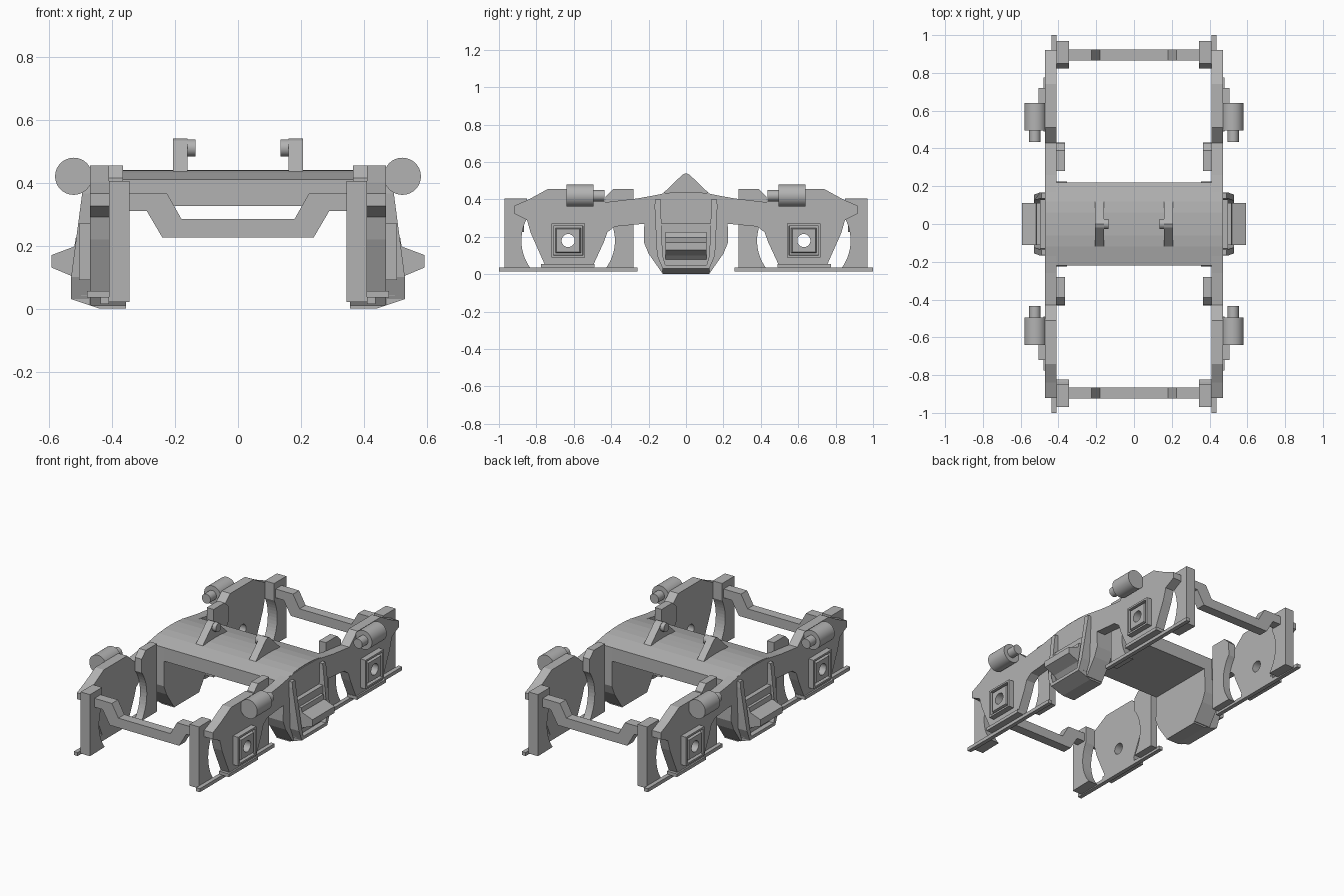
import bpy, bmesh
from math import sin, cos, pi, radians
from mathutils import Matrix, Vector

if "Cube" in bpy.data.objects:
    bpy.data.objects.remove(bpy.data.objects["Cube"], do_unlink=True)

GREY = (0.45, 0.45, 0.45, 1)
steel = bpy.data.materials.new("plain_grey")
steel.use_nodes = True
steel.diffuse_color = GREY
steel.node_tree.nodes["Principled BSDF"].inputs["Base Color"].default_value = GREY

AXLE_Y, AXLE_Z, ARCH_R = 0.63, 0.18, 0.25


def finish(name, bm, mirror="", cutter=None):
    """Turn a bmesh into an object, cut it, then mirror it about the centre."""
    bmesh.ops.recalc_face_normals(bm, faces=bm.faces)
    mesh = bpy.data.meshes.new(name)
    bm.to_mesh(mesh)
    bm.free()
    mesh.materials.append(steel)
    ob = bpy.data.objects.new(name, mesh)
    bpy.context.collection.objects.link(ob)
    if cutter:
        cut = ob.modifiers.new("hole", "BOOLEAN")
        cut.object, cut.solver = cutter, "EXACT"
    if mirror:
        mod = ob.modifiers.new("mirror", "MIRROR")
        mod.use_axis = ["x" in mirror, "y" in mirror, False]
        mod.use_mirror_merge = False
    return ob


def prism(name, pts, axis, a, b, mirror="", cutter=None, reshape=None):
    """Extrude a profile along x (points are y, z) or y (points are x, z)."""
    bm = bmesh.new()
    place = (lambda p, q: (q, p[0], p[1])) if axis == "x" else (lambda p, q: (p[0], q, p[1]))
    ends = [[bm.verts.new(place(p, q)) for p in pts] for q in (a, b)]
    for ring in ends:
        bm.faces.new(ring)
    for i in range(len(pts)):
        j = (i + 1) % len(pts)
        bm.faces.new((ends[0][i], ends[0][j], ends[1][j], ends[1][i]))
    if reshape:
        for v in bm.verts:
            reshape(v)
    return finish(name, bm, mirror, cutter)


def box(name, x, y, z, mirror="", cutter=None):
    pts = [(y[0], z[0]), (y[1], z[0]), (y[1], z[1]), (y[0], z[1])]
    return prism(name, pts, "x", x[0], x[1], mirror, cutter)


def cylinder(name, centre, radius, length, axis, mirror="", sides=32):
    bm = bmesh.new()
    turn = Matrix.Rotation(pi / 2, 4, "Y" if axis == "x" else "X")
    bmesh.ops.create_cone(bm, cap_ends=True, segments=sides, radius1=radius, radius2=radius,
                          depth=length, matrix=Matrix.Translation(centre) @ turn)
    ob = finish(name, bm, mirror)
    bpy.ops.object.select_all(action="DESELECT")
    ob.select_set(True)
    bpy.context.view_layer.objects.active = ob
    bpy.ops.object.shade_smooth_by_angle(angle=radians(40))
    return ob


def both(half):
    """Complete a profile by reflecting its first coordinate."""
    return half + [(-p, q) for p, q in reversed(half) if p > 0]


def arc(start, end, steps=14):
    """Points on the wheel clearance circle."""
    angles = [radians(start + (end - start) * i / steps) for i in range(steps + 1)]
    return [(AXLE_Y + ARCH_R * cos(t), AXLE_Z + ARCH_R * sin(t)) for t in angles]


# Hidden cutter for the axle holes
hole = cylinder("axle_hole_cutter", (0.45, AXLE_Y, AXLE_Z), 0.035, 0.4, "x", "y")
hole.hide_render = True
hole.hide_viewport = True

# Side frames with axle guides
frame = [(0, 0.435), (0.12, 0.43), (0.26, 0.405), (0.43, 0.385), (0.51, 0.455),
         (0.74, 0.455), (0.84, 0.4), (0.92, 0.365), (0.92, 0.325), (0.88, 0.305), (0.85, 0.29),
         (0.83, 0.22), (0.75, 0.04), (0.5, 0.04), (0.44, 0.17), (0.42, 0.225),
         (0.38, 0.255), (0.22, 0.27), (0, 0.27)]
prism("side_frame", both(frame), "x", 0.41, 0.47, "x", hole)

# Axle boxes: rim, recess and raised boss
bm = bmesh.new()
bmesh.ops.create_cube(bm, size=1)
bmesh.ops.scale(bm, verts=bm.verts, vec=(0.05, 0.18, 0.18))
bmesh.ops.translate(bm, verts=bm.verts, vec=(0.48, AXLE_Y, AXLE_Z))
face = max(bm.faces, key=lambda f: f.calc_center_median().x)
for width, depth in ((0.016, 0), (0.002, -0.02), (0.014, 0), (0.008, 0.02)):
    bmesh.ops.inset_region(bm, faces=[face], thickness=width)
    bmesh.ops.translate(bm, verts=list(face.verts), vec=(depth, 0, 0))
finish("axle_box", bm, "xy", hole)

# Foot plates and lower rails
box("axle_foot", (0.41, 0.48), (0.49, 0.775), (0.035, 0.055), "xy")
box("lower_rail", (0.41, 0.436), (0.26, 1), (0.015, 0.037), "xy")

# End pillars and inner hangers, hollowed round the wheels
prism("end_pillar", [(0.97, 0.02), (0.97, 0.405), (0.85, 0.405)] + arc(28, -39),
      "x", 0.345, 0.41, "xy")
prism("inner_hanger", [(0.28, 0.03), (0.28, 0.455), (0.39, 0.455), (0.43, 0.415)]
      + arc(143, 217), "x", 0.365, 0.412, "xy")

# Dropped end crossbars
bar = [(0.36, 0.31), (0.36, 0.365), (0.225, 0.365), (0.18, 0.285)]
bar += [(-p, q) for p, q in reversed(bar)]
under = [(0.24, 0.225), (0.29, 0.31)]
bar += [(-p, q) for p, q in reversed(under)] + under
prism("end_crossbar", bar, "y", 0.865, 0.925, "y")

# Centre bolster
prism("bolster", both([(0, 0.44), (0.06, 0.439), (0.12, 0.432), (0.22, 0.41), (0.22, 0.325)]),
      "x", -0.465, 0.465)

# Bolster lugs with pivot bosses
prism("bolster_lug", both([(0, 0.54), (0.018, 0.533), (0.12, 0.435)]), "x", 0.16, 0.207, "x")
cylinder("lug_boss", (0.15, 0, 0.51), 0.027, 0.03, "x", "x", 24)

# Central spring pockets
prism("pocket_body", both([(0, 0.41), (0.22, 0.41), (0.225, 0.17), (0.2, 0.11), (0.13, 0.01), (0, 0.01)]),
      "x", 0.355, 0.47, "x")
prism("pocket_base", [(0.355, 0), (0.44, 0), (0.53, 0.03), (0.53, 0.05), (0.355, 0.05)],
      "y", -0.125, 0.125, "x")
box("pocket_back", (0.46, 0.498), (-0.13, 0.13), (0.04, 0.27), "x")


# Leaning pocket strap
def lean(v):
    if v.co.x > 0.5:
        v.co.x = min(0.53, 0.495 + (0.365 - v.co.z) * 0.132)


strap = [(0.165, 0.4), (0.168, 0.365), (0.155, 0.1), (0.125, 0.03)]
inner = [(0.11, 0.05), (0.125, 0.1), (0.135, 0.365), (0.135, 0.4)]
strap += [(-p, q) for p, q in reversed(strap)]
strap += [(-p, q) for p, q in reversed(inner)] + inner
prism("pocket_strap", strap, "x", 0.46, 0.52, "x", reshape=lean)

# Projecting step on each pocket
prism("pocket_step", [(0.49, 0.225), (0.515, 0.225), (0.52, 0.197), (0.592, 0.17),
                      (0.592, 0.13), (0.52, 0.1), (0.49, 0.07)], "y", -0.11, 0.11, "x")

# Dampers above the axle boxes
cylinder("damper_body", (0.522, 0.567, 0.42), 0.059, 0.146, "y", "xy")
cylinder("damper_rod", (0.525, 0.47, 0.42), 0.03, 0.07, "y", "xy", 20)
